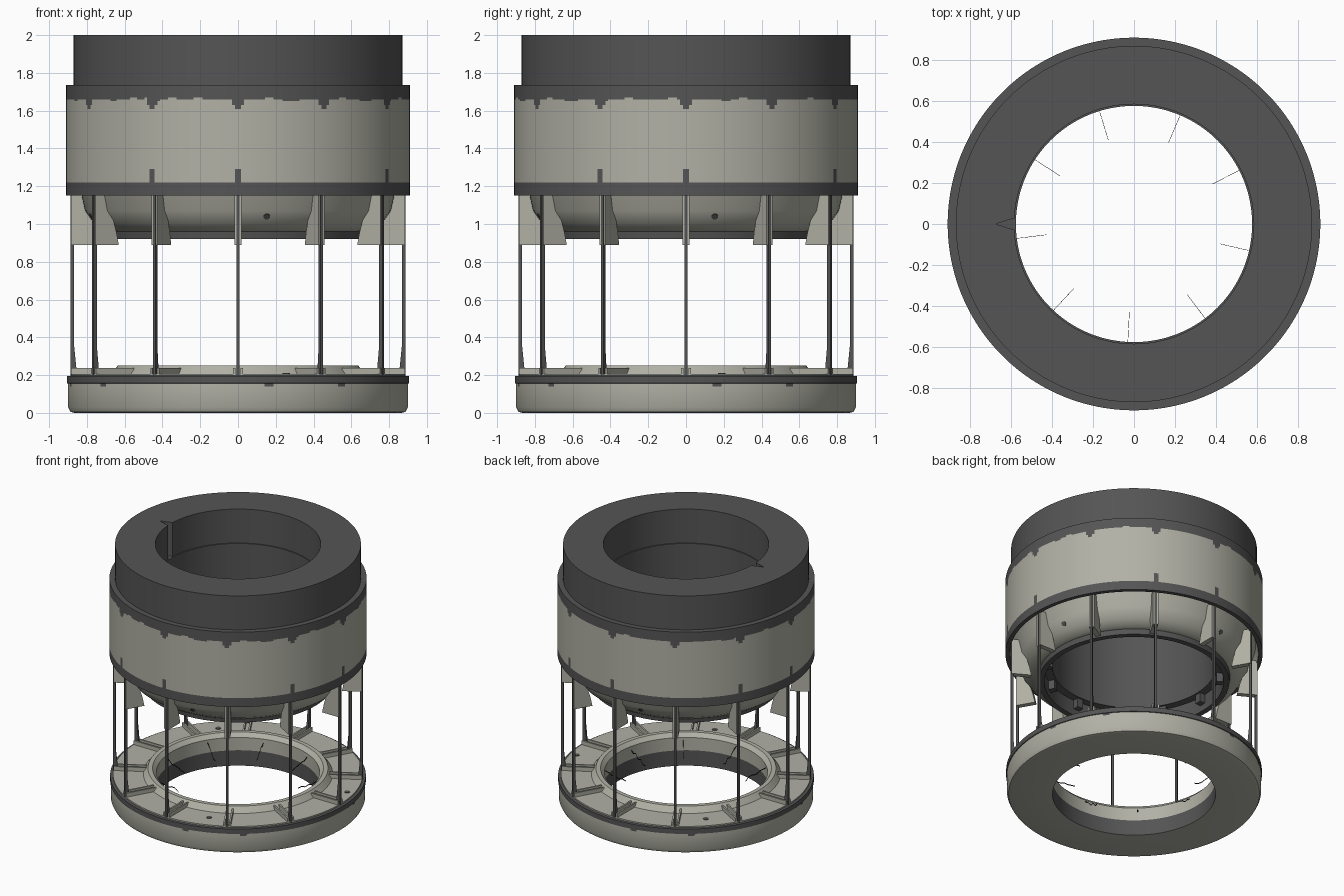
import bpy, bmesh, math, random
from mathutils import Vector, Matrix

if "Cube" in bpy.data.objects:
    bpy.data.objects.remove(bpy.data.objects["Cube"])
random.seed(4)


def mat(name, c):
    m = bpy.data.materials.new(name)
    m.diffuse_color = (*c, 1)
    m.use_nodes = True
    m.node_tree.nodes["Principled BSDF"].inputs["Base Color"].default_value = m.diffuse_color
    return m


LIGHT = mat("warm_grey_paint", (0.44, 0.44, 0.38))
DARK = mat("dark_worn_metal", (0.09, 0.09, 0.09))
BLACK = mat("black_wire", (0.02, 0.02, 0.02))
MATS = [LIGHT, DARK, BLACK]


def finish(bm, name, smooth=None):
    bmesh.ops.recalc_face_normals(bm, faces=bm.faces)
    me = bpy.data.meshes.new(name)
    bm.to_mesh(me)
    bm.free()
    for m in MATS:
        me.materials.append(m)
    ob = bpy.data.objects.new(name, me)
    bpy.context.collection.objects.link(ob)
    if smooth:
        bpy.ops.object.select_all(action='DESELECT')
        ob.select_set(True)
        bpy.context.view_layer.objects.active = ob
        bpy.ops.object.shade_smooth_by_angle(angle=math.radians(smooth))
    return ob


def lathe(name, profile, rule, segs=96, move=None):
    """Revolve a closed (r, z) profile; rule(r, z, angle) gives the material index."""
    bm = bmesh.new()
    rings = []
    for i in range(segs):
        a = 2 * math.pi * i / segs
        ring = []
        for r, z in profile:
            q = move(r, z, i) if move else r
            ring.append(bm.verts.new((q * math.cos(a), q * math.sin(a), z)))
        rings.append(ring)
    n = len(profile)
    for i in range(segs):
        A, B = rings[i], rings[(i + 1) % segs]
        for j in range(n):
            k = (j + 1) % n
            f = bm.faces.new((A[j], B[j], B[k], A[k]))
            r = (profile[j][0] + profile[k][0]) / 2
            z = (profile[j][1] + profile[k][1]) / 2
            f.material_index = rule(r, z, 360 * (i + 0.5) / segs)
    return finish(bm, name, 30)


def radial_plate(bm, poly, width, angle, mi, side=0.0):
    """Extrude an (r, z) polygon sideways and turn it to the given angle."""
    rot = Matrix.Rotation(math.radians(angle), 3, 'Z')
    sides = [[bm.verts.new(rot @ Vector((r, side + s * width / 2, z))) for r, z in poly]
             for s in (-1, 1)]
    n = len(poly)
    fs = [bm.faces.new(sides[0]), bm.faces.new(sides[1][::-1])]
    for i in range(n):
        k = (i + 1) % n
        fs.append(bm.faces.new((sides[0][i], sides[1][i], sides[1][k], sides[0][k])))
    for f in fs:
        f.material_index = mi


def rect(r0, r1, z0, z1):
    return [(r0, z0), (r1, z0), (r1, z1), (r0, z1)]


# top collar with a wedge notch in its bore
lathe("top_collar", rect(0.585, 0.87, 1.73, 2.0), lambda r, z, a: 1, 128,
      lambda r, z, i: 0.675 if i == 64 and r < 0.6 else r)

# main band, worn dark at both edges with drips every 30 degrees
wear = [random.uniform(-0.006, 0.006) for _ in range(120)]


def band_rule(r, z, a):
    if r < 0.9:
        return 1 if z > 1.5 or z < 1.16 else 0
    off = abs((a + 15) % 30 - 15)
    top = 1.66 + wear[int(a / 3) % 120]
    bottom = 1.22 + 0.5 * wear[int(a / 3 + 40) % 120]
    if off < 1.1:
        top = 1.605
    elif off < 2.2:
        top = 1.63
    q = a % 90
    if min(q, 90 - q) < 0.6 or abs(q - 60) < 0.6:
        bottom = 1.29
    return 1 if z > top or z < bottom else 0


zs = [1.15, 1.20] + [1.21 + 0.01 * i for i in range(9)] + \
     [1.60 + 0.01 * i for i in range(8)] + [1.735]
lathe("main_band", [(0.91, z) for z in zs] + [(0.86, 1.735), (0.86, 1.21), (0.88, 1.15)],
      band_rule, 360)

# tapered bowl under the band, with the inner bore liner
lathe("lower_bowl", [(0.865, 1.22), (0.83, 1.16), (0.81, 1.07), (0.76, 1.0), (0.71, 0.965),
                     (0.68, 0.96), (0.675, 0.92), (0.635, 0.92), (0.635, 1.04),
                     (0.577, 1.04), (0.577, 1.735), (0.865, 1.735)],
      lambda r, z, a: 0 if z > 0.961 and r > 0.69 and z < 1.5 else 1)

# base ring: rounded foot, dark upper edge, raised inner lip
base = [(0.577, 0), (0.865, 0), (0.888, 0.006), (0.9, 0.03), (0.9, 0.14), (0.9, 0.155),
        (0.905, 0.157), (0.905, 0.195), (0.885, 0.197), (0.885, 0.207), (0.67, 0.207),
        (0.637, 0.25), (0.605, 0.25), (0.577, 0.22), (0.577, 0.12)]


def base_rule(r, z, a):
    if r > 0.88 and 0.14 < z < 0.2:
        drip = min(abs(a - x) for x in (280, 307, 10, 37, 100, 127, 190, 217)) < 2
        return 1 if z > 0.15 or drip else 0
    return 1 if r < 0.58 and z < 0.12 else 0


lathe("base_ring", base, base_rule, 120)

# twelve brackets, struts, floor channels and inner blocks
brackets, struts, ribs, blocks = (bmesh.new() for _ in range(4))
for i in range(12):
    a = 30 * i
    radial_plate(brackets, [(0.883, 0.89), (0.883, 1.17), (0.80, 1.17), (0.785, 1.06),
                            (0.755, 0.96), (0.74, 0.89)], 0.038, a, 0)
    radial_plate(struts, [(0.887, 0.2), (0.887, 1.16), (0.868, 1.16), (0.868, 0.36),
                          (0.852, 0.2)], 0.016, a, 1)
    for s in (-1, 1):
        radial_plate(ribs, [(0.65, 0.2), (0.884, 0.2), (0.884, 0.238), (0.65, 0.238)],
                     0.012, a, 0, s * 0.02)
    radial_plate(blocks, rect(0.59, 0.64, 0.97, 1.05), 0.05, a, 1)
finish(brackets, "brackets")
finish(struts, "struts")
finish(ribs, "floor_channels")
finish(blocks, "inner_blocks")

# small worn spots on the bowl and the base floor
bm = bmesh.new()


def spot(loc, normal, radius):
    q = Vector(normal).to_track_quat('Z', 'Y').to_matrix().to_4x4()
    bmesh.ops.create_cone(bm, cap_ends=True, segments=10, radius1=radius, radius2=radius,
                          depth=0.008, matrix=Matrix.Translation(loc) @ q)


for k in range(4):
    a = math.radians(-78.9 + 90 * k)
    spot((0.789 * math.cos(a), 0.789 * math.sin(a), 1.04),
         (0.81 * math.cos(a), 0.81 * math.sin(a), -0.58), 0.018)
for x, y in ((0.255, -0.72), (-0.55, 0.54), (0.81, 0.19)):
    spot((x, y, 0.207), (0, 0, 1), 0.02)
for f in bm.faces:
    f.material_index = 1
finish(bm, "worn_spots")

# nine thin ragged wires reaching into the base opening
bm = bmesh.new()
for k in range(9):
    path = [(0.58 - 0.025 * j, 0.2 - 0.014 * j + random.uniform(-0.012, 0.012))
            for j in range(7)]
    poly = path + [(r, z - 0.007) for r, z in path[::-1]]
    radial_plate(bm, poly, 0.002, 27 + 40 * k, 2)
finish(bm, "loose_wires")
